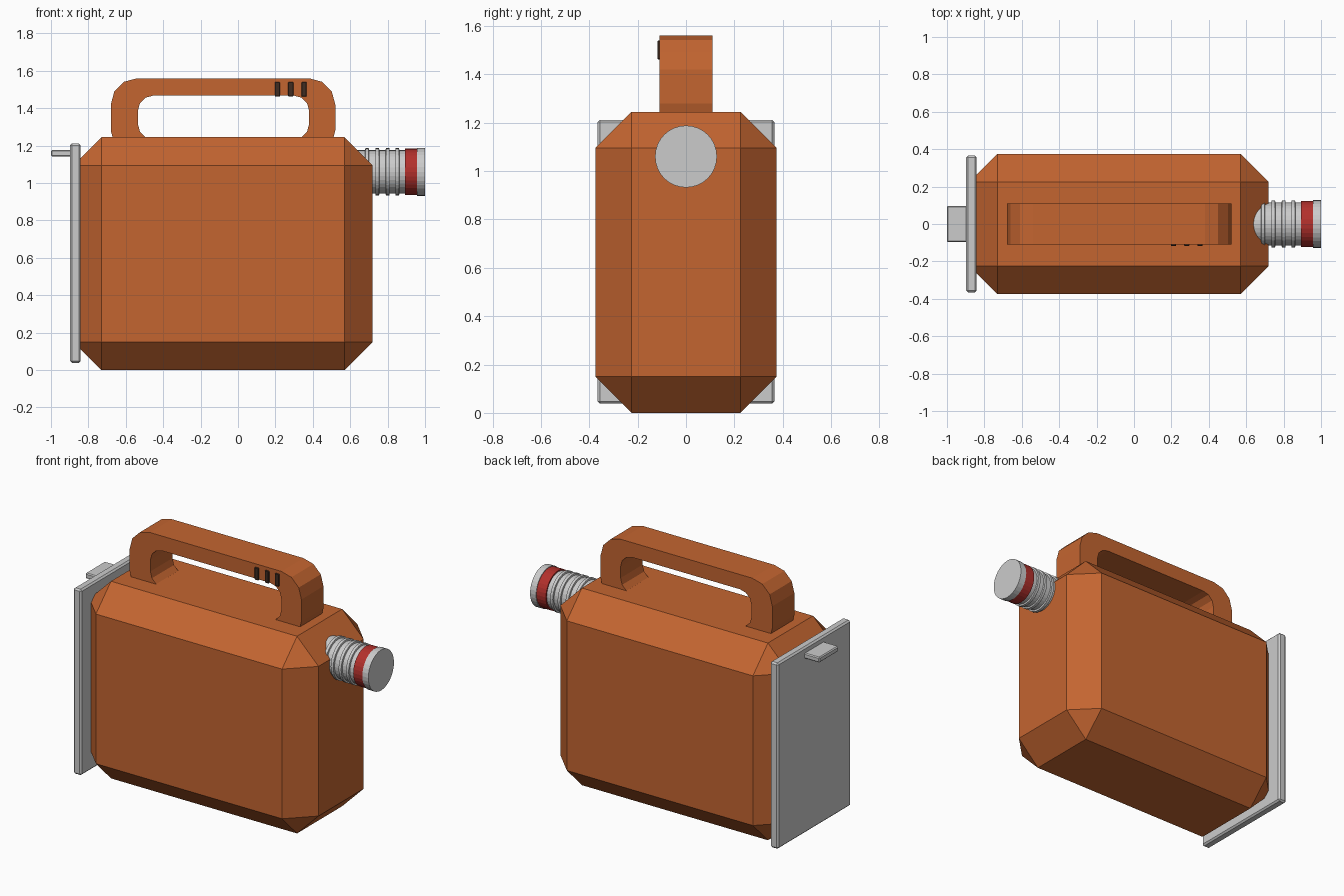
import bpy, bmesh
from math import cos, sin, pi

if "Cube" in bpy.data.objects:
    bpy.data.objects.remove(bpy.data.objects["Cube"])


def material(name, rgb):
    m = bpy.data.materials.new(name)
    m.diffuse_color = (*rgb, 1)
    m.use_nodes = True
    m.node_tree.nodes["Principled BSDF"].inputs["Base Color"].default_value = m.diffuse_color
    return m


ORANGE = material("orange", (0.55, 0.13, 0.03))
RED = material("red", (0.45, 0.03, 0.025))
DARK = material("dark", (0.05, 0.025, 0.015))


def finish(bm, name, mat=None):
    bmesh.ops.recalc_face_normals(bm, faces=bm.faces)
    me = bpy.data.meshes.new(name)
    bm.to_mesh(me)
    bm.free()
    ob = bpy.data.objects.new(name, me)
    bpy.context.collection.objects.link(ob)
    if mat:
        me.materials.append(mat)
    return ob


def box(name, lo, hi, bevel=0, mat=None):
    bm = bmesh.new()
    bmesh.ops.create_cube(bm, size=1)
    for v in bm.verts:
        v.co = [(a + b) / 2 + c * (b - a) for a, b, c in zip(lo, hi, v.co)]
    if bevel:
        bmesh.ops.bevel(bm, geom=bm.edges[:], offset=bevel, segments=1,
                        profile=0.5, affect='EDGES')
    return finish(bm, name, mat)


def rounded_rect(x0, x1, z0, z1, r, seg=3):
    pts = []
    corners = [(x1 - r, z1 - r), (x0 + r, z1 - r), (x0 + r, z0 + r), (x1 - r, z0 + r)]
    for q, (cx, cz) in enumerate(corners):
        for i in range(seg + 1):
            a = (q + i / seg) * pi / 2
            pts.append((cx + r * cos(a), cz + r * sin(a)))
    return pts


def lathe_x(name, profile, z, mat=None, sides=32):
    """Solid of revolution about the x direction from (x, radius) points."""
    bm = bmesh.new()
    rings = [[bm.verts.new((x, r * cos(2 * pi * i / sides), z + r * sin(2 * pi * i / sides)))
              for i in range(sides)] for x, r in profile]
    for a, b in zip(rings, rings[1:]):
        for i in range(sides):
            j = (i + 1) % sides
            bm.faces.new((a[i], a[j], b[j], b[i]))
    bm.faces.new(rings[0])
    bm.faces.new(rings[-1])
    return finish(bm, name, mat)


# Chamfered canister body
box("body", (-0.88, -0.375, 0), (0.72, 0.375, 1.245), 0.15, ORANGE)

# Handle loop, its lower part sunk in the body
outer = rounded_rect(-0.68, 0.52, 1.14, 1.56, 0.14)
inner = rounded_rect(-0.535, 0.38, 1.235, 1.467, 0.08)
bm = bmesh.new()
loops = [[bm.verts.new((x, y, z)) for x, z in pts]
         for pts, y in ((outer, -0.11), (outer, 0.11), (inner, 0.11), (inner, -0.11))]
n = len(outer)
for k in range(4):
    a, b = loops[k], loops[(k + 1) % 4]
    for i in range(n):
        j = (i + 1) % n
        bm.faces.new((a[i], a[j], b[j], b[i]))
finish(bm, "handle", ORANGE)

# Grip ridges on the front of the handle
for i in range(3):
    x = 0.211 + 0.071 * i
    box(f"grip_ridge_{i + 1}", (x - 0.014, -0.118, 1.462), (x + 0.014, -0.1, 1.54), 0.003, DARK)

# Back plate and its tab
box("back_plate", (-0.897, -0.365, 0.038), (-0.841, 0.365, 1.212), 0.01)
box("plate_tab", (-1.0, -0.097, 1.142), (-0.88, 0.097, 1.176), 0.006)

# Ribbed spout
R, r = 0.126, 0.116
profile = [(0.58, r)]
for x in (0.69, 0.745, 0.80, 0.852):
    profile += [(x - 0.011, r), (x - 0.009, R), (x + 0.009, R), (x + 0.011, r)]
profile += [(0.93, r)]
lathe_x("spout", profile, 1.06)
lathe_x("spout_band", [(0.892, 0.124), (0.962, 0.124)], 1.06, RED)
lathe_x("spout_cap", [(0.958, 0.128), (1.0, 0.128)], 1.06)
